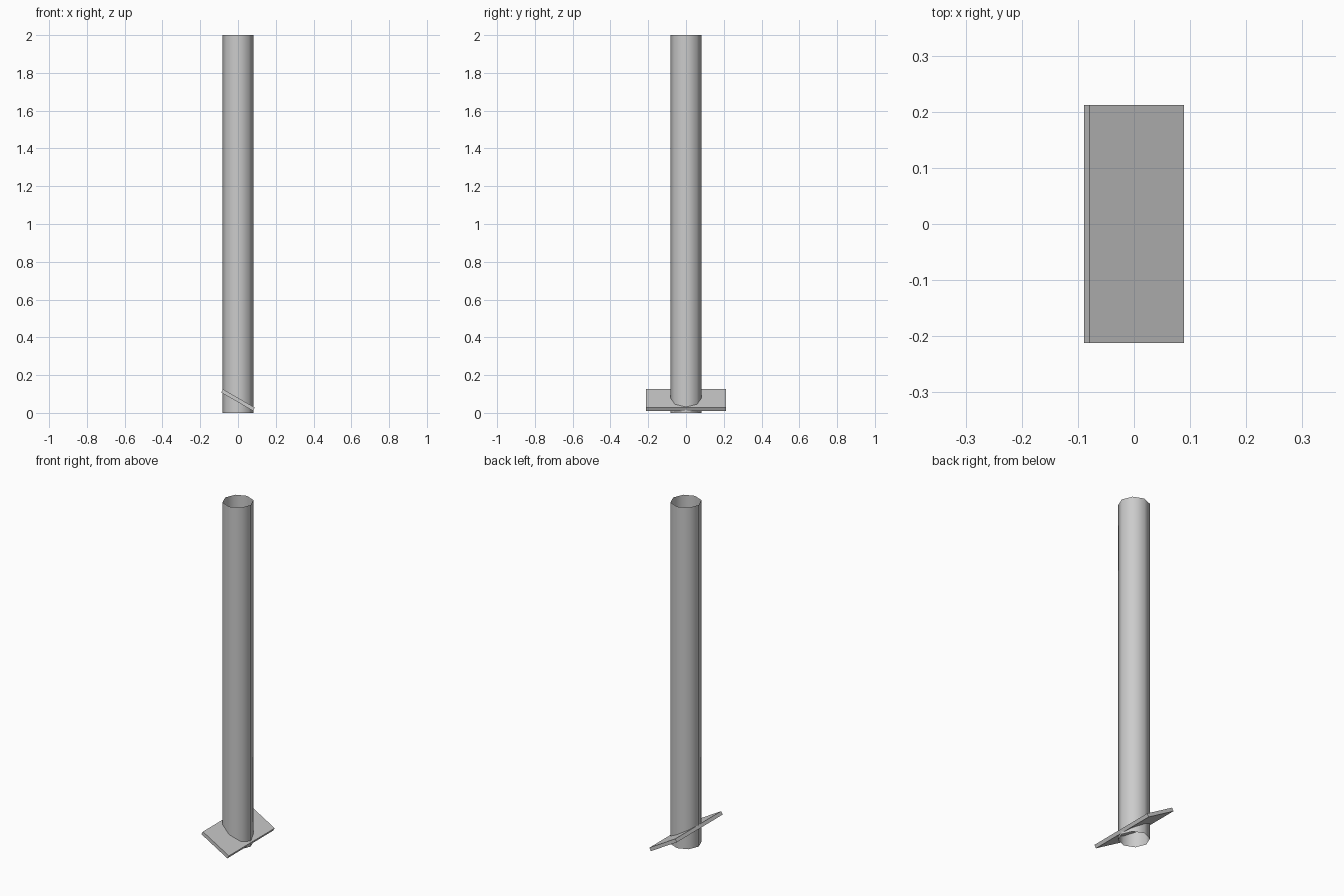
import bpy
from math import radians

if "Cube" in bpy.data.objects:
    bpy.data.objects.remove(bpy.data.objects["Cube"])

# Post: open, thin-walled eight-sided tube with smooth shading
bpy.ops.mesh.primitive_cylinder_add(vertices=8, radius=0.083, depth=2,
                                    end_fill_type='NOTHING', location=(0, 0, 1))
post = bpy.context.object
post.name = "post"
bpy.ops.object.shade_smooth()

# Blade: solid slanted plate passing through the foot of the post
bpy.ops.mesh.primitive_cube_add(size=1, location=(0, 0, 0.068),
                                rotation=(0, radians(30), 0))
blade = bpy.context.object
blade.name = "slanted_blade"
blade.scale = (0.194, 0.424, 0.02)
bpy.ops.object.transform_apply(location=False, rotation=True, scale=True)
